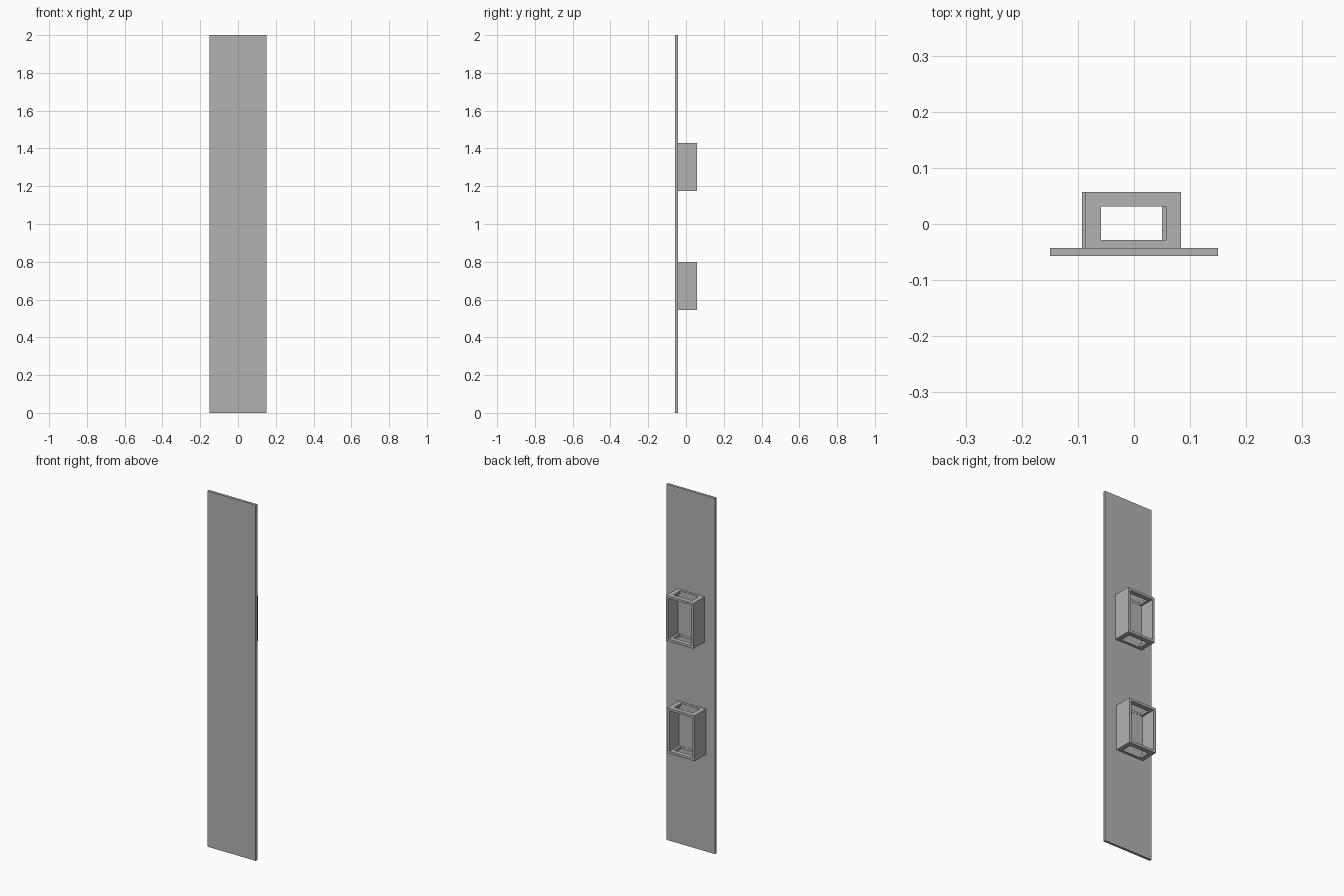
import bpy
import bmesh
from mathutils import Vector

cube = bpy.data.objects.get("Cube")
if cube:
    bpy.data.objects.remove(cube, do_unlink=True)

grey = bpy.data.materials.new("plain grey")
grey.use_nodes = True
colour = (0.45, 0.45, 0.45, 1)
grey.diffuse_color = colour
grey.node_tree.nodes["Principled BSDF"].inputs["Base Color"].default_value = colour


def block(name, low, high):
    """Box spanning two opposite corners."""
    low, high = Vector(low), Vector(high)
    bm = bmesh.new()
    bmesh.ops.create_cube(bm, size=1)
    bmesh.ops.scale(bm, vec=high - low, verts=bm.verts)
    bmesh.ops.translate(bm, vec=(low + high) / 2, verts=bm.verts)
    mesh = bpy.data.meshes.new(name)
    bm.to_mesh(mesh)
    bm.free()
    mesh.materials.append(grey)
    obj = bpy.data.objects.new(name, mesh)
    bpy.context.collection.objects.link(obj)
    return obj


def cut(target, cutter):
    """Subtract the cutter and discard it."""
    cutter.hide_render = True
    mod = target.modifiers.new("cut", "BOOLEAN")
    mod.operation = "DIFFERENCE"
    mod.solver = "EXACT"
    mod.object = cutter
    bpy.context.view_layer.objects.active = target
    bpy.ops.object.modifier_apply(modifier=mod.name)
    bpy.data.objects.remove(cutter, do_unlink=True)


FRONT, MOUNT, BACK = -0.057, -0.043, 0.057
WALL = 0.0135

# Tall flat panel
block("panel", (-0.15, FRONT, 0), (0.15, MOUNT, 2))


def wall_box(name, x, z, half=0.085, height=0.255):
    """Box open at the back, with a slot through its top and bottom walls."""
    box = block(name, (x - half, MOUNT, z), (x + half, BACK, z + height))
    inner = half - WALL
    cut(box, block("cavity", (x - inner, MOUNT + WALL, z + WALL),
                   (x + inner, BACK + 0.1, z + height - WALL)))
    cut(box, block("slot", (x - 0.058, -0.0285, z - 0.1),
                   (x + 0.058, 0.031, z + height + 0.1)))


# Two boxes on the back of the panel
wall_box("lower_box", -0.008, 0.545)
wall_box("upper_box", -0.001, 1.175)
